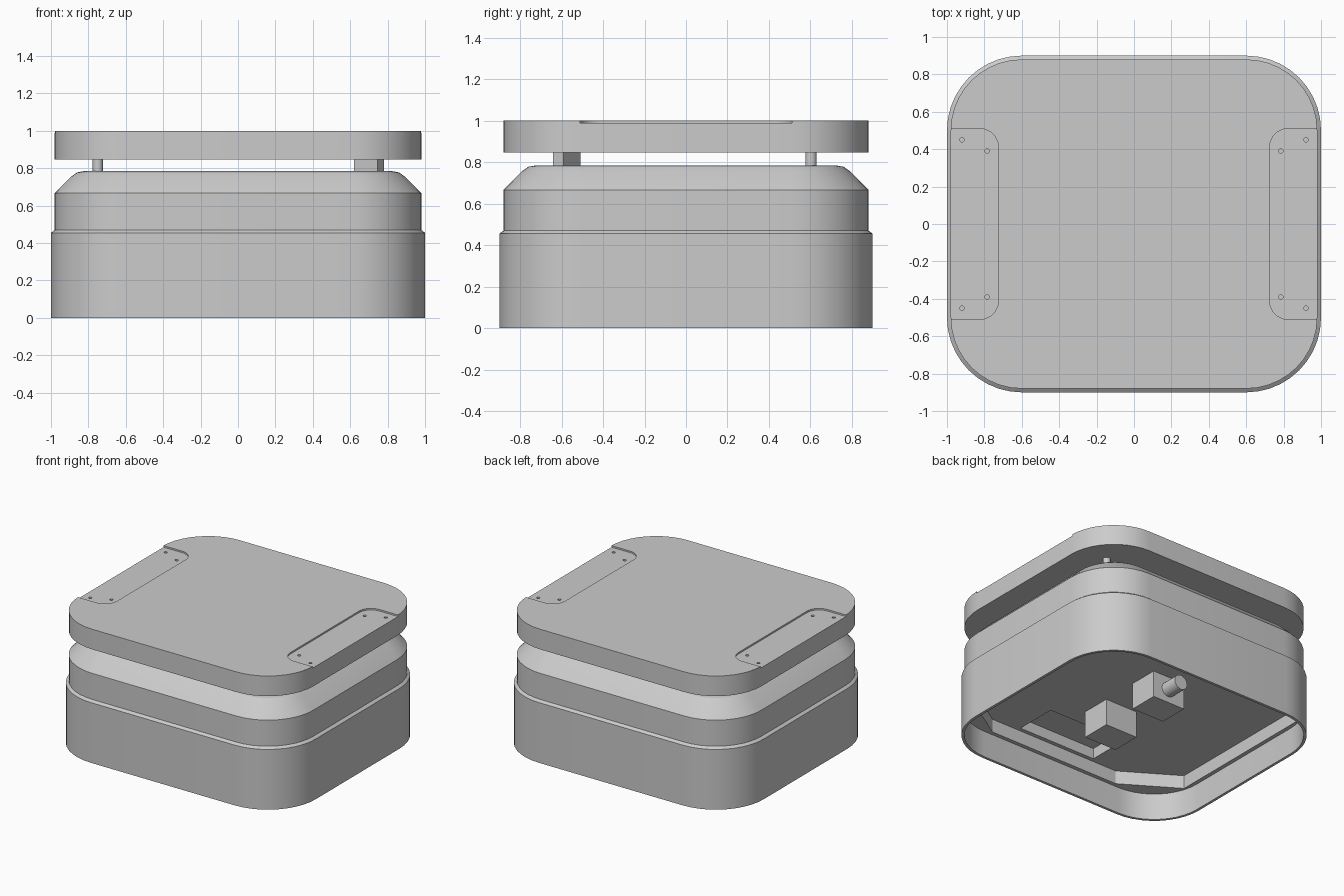
import bpy, bmesh, math
from mathutils import Matrix

cube = bpy.data.objects.get("Cube")
if cube:
    bpy.data.objects.remove(cube, do_unlink=True)

GREY = (0.6, 0.6, 0.6, 1.0)
grey = bpy.data.materials.new("light grey")
grey.use_nodes = True
grey.diffuse_color = GREY
grey.node_tree.nodes["Principled BSDF"].inputs["Base Color"].default_value = GREY


def rounded_rect(hx, hy, r, cx=0, cy=0, seg=10):
    """Outline of a rectangle with rounded corners."""
    pts = []
    for k, (sx, sy) in enumerate([(1, 1), (-1, 1), (-1, -1), (1, -1)]):
        for i in range(seg + 1):
            a = math.pi / 2 * (k + i / seg)
            pts.append((cx + sx * (hx - r) + r * math.cos(a),
                        cy + sy * (hy - r) + r * math.sin(a)))
    return pts


def rect(x0, x1, y0, y1):
    return [(x0, y0), (x1, y0), (x1, y1), (x0, y1)]


def circle(x, y, r, n=24):
    return [(x + r * math.cos(2 * math.pi * i / n),
             y + r * math.sin(2 * math.pi * i / n)) for i in range(n)]


def loft(name, rings):
    """Closed solid through a stack of (outline, z) rings."""
    bm = bmesh.new()
    loops = [[bm.verts.new((x, y, z)) for x, y in pts] for pts, z in rings]
    for low, high in zip(loops, loops[1:]):
        n = len(low)
        for i in range(n):
            j = (i + 1) % n
            bm.faces.new((low[i], low[j], high[j], high[i]))
    bm.faces.new(list(reversed(loops[0])))
    bm.faces.new(loops[-1])
    bmesh.ops.recalc_face_normals(bm, faces=bm.faces)
    me = bpy.data.meshes.new(name)
    bm.to_mesh(me)
    bm.free()
    me.materials.append(grey)
    ob = bpy.data.objects.new(name, me)
    bpy.context.collection.objects.link(ob)
    return ob


def prism(name, pts, z0, z1):
    return loft(name, [(pts, z0), (pts, z1)])


def select(ob):
    bpy.ops.object.select_all(action='DESELECT')
    ob.select_set(True)
    bpy.context.view_layer.objects.active = ob


def cut(ob, cutters):
    for c in cutters:
        c.hide_render = True
        mod = ob.modifiers.new("cut", 'BOOLEAN')
        mod.operation = 'DIFFERENCE'
        mod.solver = 'EXACT'
        mod.object = c
        select(ob)
        bpy.ops.object.modifier_apply(modifier=mod.name)
        bpy.data.objects.remove(c, do_unlink=True)


def smooth(ob):
    select(ob)
    bpy.ops.object.shade_smooth_by_angle(angle=math.radians(25))


# Body: wide skirt, stepped upper wall and sloped shoulder
profile = [(0, 0), (0, 0.455), (0.02, 0.47), (0.02, 0.667),
           (0.11, 0.757), (0.14, 0.778), (0.18, 0.785)]
body = loft("body", [(rounded_rect(1 - i, 0.9 - i, 0.4 - i), z) for i, z in profile])

# Hollow underside: rounded opening, eight-sided pocket and two slots
octagon = [(0.95, 0.6), (0.55, 0.85), (-0.55, 0.85), (-0.95, 0.6),
           (-0.95, -0.6), (-0.55, -0.85), (0.55, -0.85), (0.95, -0.6)]
cut(body, [
    prism("opening_cutter", rounded_rect(0.98, 0.88, 0.38), -0.1, 0.2),
    prism("pocket_cutter", octagon, 0.1, 0.3),
    prism("front_slot_cutter", rect(-0.325, 0.325, -0.82, -0.5), 0.25, 0.38),
    prism("back_slot_cutter", rect(-0.325, 0.325, 0.5, 0.82), 0.25, 0.38),
])
smooth(body)

# Motor blocks under the pocket ceiling, one with a shaft
for name, s in (("front_block", -1), ("back_block", 1)):
    prism(name, rect(-0.14, 0.13, *sorted((s * 0.14, s * 0.365))), 0.1, 0.31)
shaft = prism("shaft", circle(0, 0, 0.055), 0.34, 0.5)
shaft.data.transform(Matrix.Translation((0, 0, 0.2)) @ Matrix.Rotation(-math.pi / 2, 4, 'X'))
smooth(shaft)

# Top plate with two shallow side recesses and screw holes
plate = prism("top_plate", rounded_rect(0.98, 0.88, 0.38), 0.848, 1.0)
cutters = []
for s in (-1, 1):
    cutters.append(prism("recess_cutter",
                         rounded_rect(0.24, 0.51, 0.1, cx=s * 0.965), 0.988, 1.1))
for sx in (-1, 1):
    for sy in (-1, 1):
        for x, y in ((0.92, 0.45), (0.785, 0.39)):
            cutters.append(prism("hole_cutter", circle(sx * x, sy * y, 0.012, 12), 0.95, 1.1))
cut(plate, cutters)
smooth(plate)

# Supports between body and plate: three pins and one angled bar
for name, x, y in (("back_left_pin", 0.75, 0.603), ("back_right_pin", -0.75, 0.603),
                   ("front_right_pin", -0.75, -0.603)):
    smooth(prism(name, circle(x, y, 0.027), 0.77, 0.86))
bar = prism("angled_bar", rect(-0.076, 0.076, -0.031, 0.031), 0.77, 0.86)
bar.data.transform(Matrix.Translation((0.7, -0.575, 0)) @ Matrix.Rotation(math.radians(-33), 4, 'Z'))
